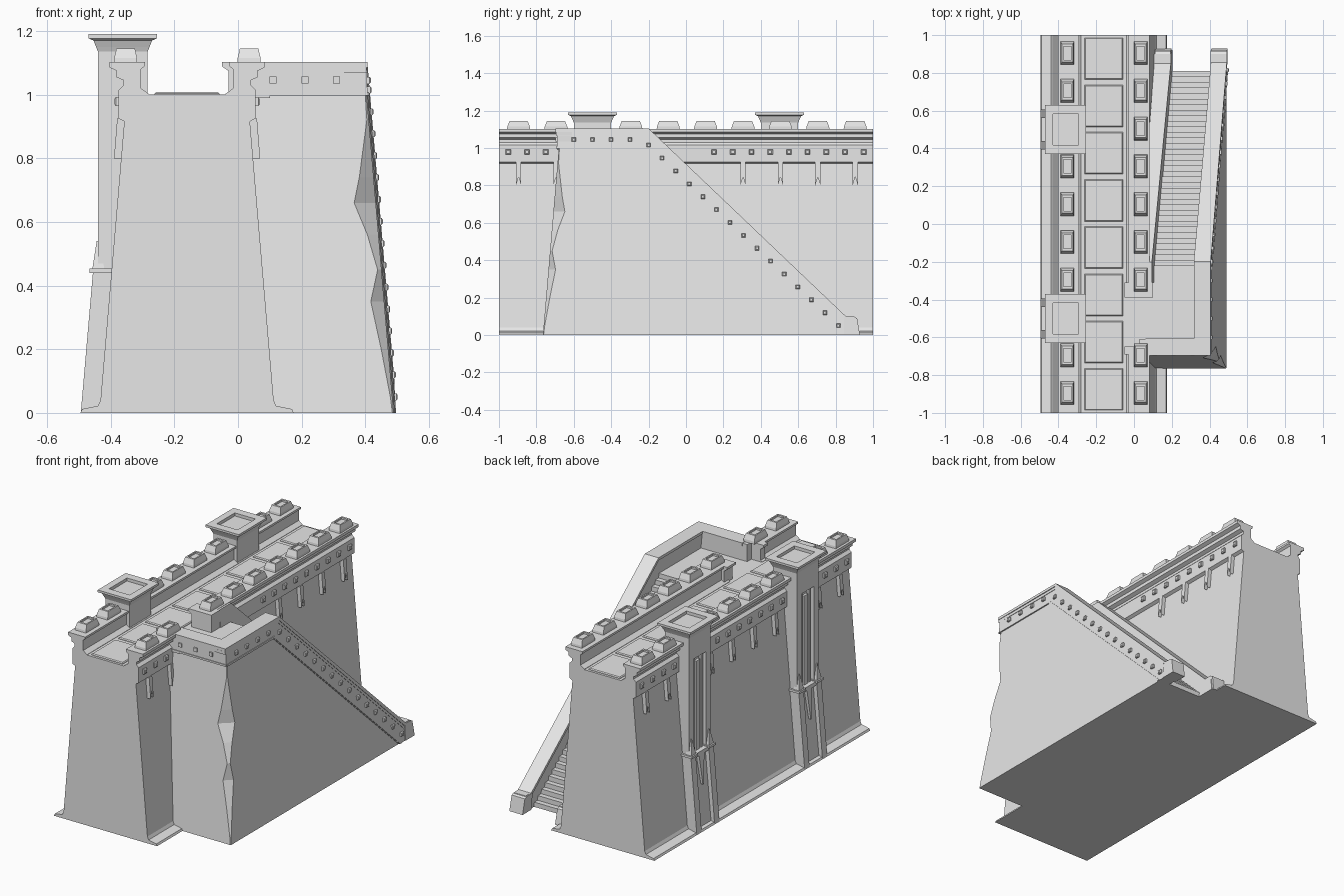
import bpy
import bmesh

cube = bpy.data.objects.get("Cube")
if cube:
    bpy.data.objects.remove(cube, do_unlink=True)

stone = bpy.data.materials.new("grey_stone")
stone.use_nodes = True
GREY = (0.8, 0.8, 0.8, 1)
stone.diffuse_color = GREY
stone.node_tree.nodes["Principled BSDF"].inputs["Base Color"].default_value = GREY

MID = -0.16          # centre line of the main wall


def loft(name, *stacks):
    """Skin each stack of equal rings, cap both ends, join into one object."""
    bm = bmesh.new()
    for rings in stacks:
        loops = [[bm.verts.new(p) for p in ring] for ring in rings]
        n = len(loops[0])
        for a, b in zip(loops, loops[1:]):
            for i in range(n):
                j = (i + 1) % n
                bm.faces.new((a[i], a[j], b[j], b[i]))
        bm.faces.new(loops[0])
        bm.faces.new(loops[-1])
    bmesh.ops.recalc_face_normals(bm, faces=bm.faces)
    me = bpy.data.meshes.new(name)
    bm.to_mesh(me)
    bm.free()
    me.materials.append(stone)
    ob = bpy.data.objects.new(name, me)
    bpy.context.collection.objects.link(ob)
    return ob


def along_y(profile, y0, y1):
    return [[(x, y, z) for x, z in profile] for y in (y0, y1)]


def along_x(profile, left, right):
    """Extrude a (y, z) profile between two faces whose x depends on z."""
    return [[(f(z), y, z) for y, z in profile] for f in (left, right)]


def rect(x0, x1, y0, y1, z):
    return [(x0, y0, z), (x1, y0, z), (x1, y1, z), (x0, y1, z)]


def block(x0, x1, y0, y1, z0, z1):
    return [rect(x0, x1, y0, y1, z) for z in (z0, z1)]


def tiers(cx, cy, levels):
    """Stack of centred rectangles given as (half x, half y, z)."""
    return [rect(cx - a, cx + a, cy - b, cy + b, z) for a, b, z in levels]


def stud_x(x, y, z, s, h=0.014):
    """Small square stud facing along x."""
    return [[(x + s * d, y + a * r, z + b * r) for a, b in
             ((-1, -1), (1, -1), (1, 1), (-1, 1))]
            for d, r in ((-0.02, h), (0.009, h), (0.013, h * 0.6))]


def stud_y(x, y, z, h=0.011):
    return [[(px, y - d, pz) for px, _, pz, in
             ((x - h, 0, z - h), (x + h, 0, z - h), (x + h, 0, z + h), (x - h, 0, z + h))]
            for d in (-0.02, 0.008)]


def mirrored(profile, s):
    """Place a (distance from centre line, z) profile on side s."""
    return [(MID + s * d, z) for d, z in profile]


# Main wall core with its spreading foot
half = [(0.335, 0), (0.33, 0.012), (0.28, 0.022), (0.272, 0.04), (0.197, 0.92), (0.197, 1.0)]
loft("wall_core", along_y(mirrored(half, -1) + mirrored(half, 1)[::-1], -1, 1))

# Parapets with cornice bands
parapet = [(0.12, 0.93), (0.196, 0.915), (0.215, 0.925), (0.215, 1.015), (0.2, 1.03),
           (0.2, 1.045), (0.222, 1.055), (0.222, 1.075), (0.243, 1.085), (0.243, 1.102),
           (0.132, 1.102), (0.132, 1.09), (0.145, 1.08), (0.145, 1.02), (0.12, 1.002)]
loft("parapet_right_side", along_y(mirrored(parapet, -1), -1, 1))
loft("parapet_left_side",
     along_y(mirrored(parapet, 1), -1, -0.65), along_y(mirrored(parapet, 1), -0.35, 1))

# Merlons, each with a sunken top
spots = [-0.895 + 0.2 * i for i in range(10)]
merlon_levels = [(0.036, 0.062, 1.1), (0.036, 0.06, 1.115), (0.029, 0.048, 1.145),
                 (0.021, 0.036, 1.145), (0.021, 0.036, 1.135)]
loft("merlons_right_side",
     *[tiers(MID - 0.193, y, merlon_levels) for i, y in enumerate(spots) if i not in (2, 7)])
loft("merlons_left_side",
     *[tiers(MID + 0.195, y, merlon_levels) for i, y in enumerate(spots) if i != 2])

# Posts beside the opening to the landing
post = [(-0.03, 0.99), (-0.03, 1.075), (-0.05, 1.088), (-0.05, 1.102),
        (0.1, 1.102), (0.1, 0.99)]
loft("opening_posts", along_y(post, -0.39, -0.31), along_y(post, -0.69, -0.648))

# Walkway paving slabs
loft("walkway_slabs", *[
    tiers(MID, -0.875 + 0.25 * i, [(0.102, 0.111, 0.99), (0.102, 0.111, 1.003), (0.097, 0.106, 1.008)])
    for i in range(8)])

# Studs along the cornice
studs = [-0.95 + 0.1 * i for i in range(20)]
loft("cornice_studs_right_side",
     *[stud_x(MID - 0.215, y, 0.978, -1) for y in studs if abs(abs(y) - 0.5) > 0.1])
loft("cornice_studs_left_side",
     *[stud_x(MID + 0.215, y, 0.978, 1) for y in studs if y < -0.7 or y > 0.1])


# Forked pendants hanging under the cornice
def pendant(y, s):
    shape = [(-0.014, 0.925), (0.014, 0.925), (0.014, 0.8), (0, 0.845), (-0.014, 0.8)]
    return along_x([(y + a, z) for a, z in shape],
                   lambda z: MID + s * 0.17, lambda z: MID + s * (0.22 + 0.08 * (0.92 - z)))


loft("pendants_right_side", *[pendant(y, -1) for i, y in enumerate(spots) if i not in (2, 7)])
loft("pendants_left_side", *[pendant(y, 1) for y in spots if y < -0.6 or y > 0.2])

# Two pilasters with framed shafts, plinths and flared caps
for name, cy in (("front", -0.5), ("back", 0.5)):
    cx = -0.362
    loft(name + "_pilaster_cap", tiers(cx, cy, [
        (0.078, 0.1, 1.135), (0.084, 0.106, 1.15), (0.092, 0.115, 1.17), (0.108, 0.13, 1.177),
        (0.108, 0.13, 1.19), (0.067, 0.083, 1.19), (0.067, 0.083, 1.172)]))
    parts = [block(-0.44, -0.285, cy - 0.1, cy + 0.1, 1.0, 1.14),
             block(-0.415, -0.3, cy - 0.095, cy + 0.095, 0.4, 1.02),
             block(-0.43, -0.4, cy - 0.018, cy + 0.018, 0.44, 0.97)]
    for s in (-1, 1):
        parts.append(block(-0.44, -0.33, cy + s * 0.058, cy + s * 0.1, 0.44, 1.02))
        parts.append(block(-0.428, -0.4, cy + s * 0.03, cy + s * 0.045, 0.44, 0.99))
    loft(name + "_pilaster_shaft", *parts)

    # battered plinth: sunken back, two jambs, ledge and spikes
    plinth = [[rect(-0.472, -0.35, cy - 0.09, cy + 0.09, 0),
               rect(-0.432, -0.35, cy - 0.09, cy + 0.09, 0.44)]]
    for s in (-1, 1):
        y0, y1 = cy + s * 0.06, cy + s * 0.105
        plinth.append([rect(-0.494, -0.35, y0, y1, 0), rect(-0.456, -0.35, y0, y1, 0.44)])
        plinth.append(block(-0.466, -0.38, cy + s * 0.052, cy + s * 0.112, 0.44, 0.453))
        ym = cy + s * 0.082
        plinth.append([rect(-0.458, -0.42, ym - 0.022, ym + 0.022, 0.45),
                       rect(-0.444, -0.432, ym - 0.003, ym + 0.003, 0.54)])
    plinth.append(block(-0.455, -0.38, cy - 0.06, cy + 0.06, 0.425, 0.447))
    plinth.append([rect(-0.463, -0.42, cy - 0.004, cy + 0.004, 0.25),
                   rect(-0.452, -0.42, cy - 0.025, cy + 0.025, 0.43)])
    loft(name + "_pilaster_plinth", *plinth)


# Stair body with battered faces and a chipped front corner
def outer(z):
    return 0.493 - 0.085 * z


def body_ring(z, chip):
    x, y, back = outer(z) - 0.004, -0.765 + 0.085 * z, 0.81 - 1.06 * z
    return [(0, y, z), (x - chip, y, z), (x, y + chip * 0.9, z), (x, back, z), (0, back, z)]


chips = [(0, 0.004), (0.05, 0.006), (0.2, 0.022), (0.35, 0.042), (0.45, 0.012),
         (0.56, 0.035), (0.66, 0.068), (0.74, 0.045), (0.92, 0.006), (1.0, 0.004)]
loft("stair_body", [body_ring(z, c) for z, c in chips])

# Steps
count = 36
rise, run = 1.0 / count, 1.06 / count
steps = []
for i in range(count):
    y = 0.81 - i * run
    z = i * rise
    dx = 0.095 * z
    steps.append(block(0.16 - dx, 0.44 - dx, y - 1.6 * run, y, max(0, z - rise), z + rise))
loft("stair_steps", *steps)

# Stair and landing parapets, following the slope
slope = [(-0.69, 1.0), (-0.69, 1.1), (-0.2, 1.1), (0.85, 0.1), (0.9, 0.1), (0.92, 0), (0.79, 0), (-0.26, 1.0)]
inner_slope = [(-0.31, 1.0), (-0.31, 1.1), (-0.2, 1.1)] + slope[3:]
loft("stair_parapet_outer", along_x(slope, lambda z: 0.42 - 0.09 * z, outer))
loft("stair_parapet_inner",
     along_x(inner_slope, lambda z: 0.115 - 0.08 * z, lambda z: 0.205 - 0.1 * z))
loft("landing_parapet_front", block(0.03, 0.405, -0.69, -0.61, 0.998, 1.1))

# Coping strips along the parapets
cope = [(-0.696, 1.086), (-0.696, 1.103), (-0.198, 1.103), (0.855, 0.1), (0.84, 0.09), (-0.204, 1.086)]
band = [(y, z - 0.018) for y, z in cope]
foot = [(-0.686, 0.997), (-0.686, 1.008), (-0.245, 1.008), (0.81, 0.002), (0.796, 0), (-0.25, 0.997)]
loft("stair_copings",
     along_x(cope, lambda z: 0.416 - 0.09 * z, lambda z: outer(z) + 0.007),
     along_x(band, lambda z: 0.43 - 0.09 * z, lambda z: outer(z) + 0.003),
     along_x(foot, lambda z: 0.43 - 0.09 * z, lambda z: outer(z) + 0.004),
     block(0.06, 0.405, -0.697, -0.606, 1.086, 1.103),
     block(0.06, 0.403, -0.693, -0.63, 1.068, 1.086),
     block(0.06, 0.407, -0.694, -0.63, 0.997, 1.008))

# Newel blocks at the stair foot
newel = [(0.845, 0), (0.845, 0.1), (0.9, 0.096), (0.915, 0.09), (0.93, 0)]
loft("stair_newels",
     along_x(newel, lambda z: 0.41 - 0.05 * z, lambda z: 0.496 - 0.05 * z),
     along_x(newel, lambda z: 0.112, lambda z: 0.199 - 0.05 * z))

# Studs along the stair parapet
stair_studs = [(-0.6 + 0.1 * i, 1.045) for i in range(4)]
stair_studs += [(-0.2 + 0.0725 * i, 1.015 - 0.0689 * i) for i in range(15)]
loft("stair_studs",
     *[stud_x(outer(z), y, z, 1, 0.011) for y, z in stair_studs],
     *[stud_y(x, -0.69, 1.046) for x in (0.11, 0.21, 0.31)])
